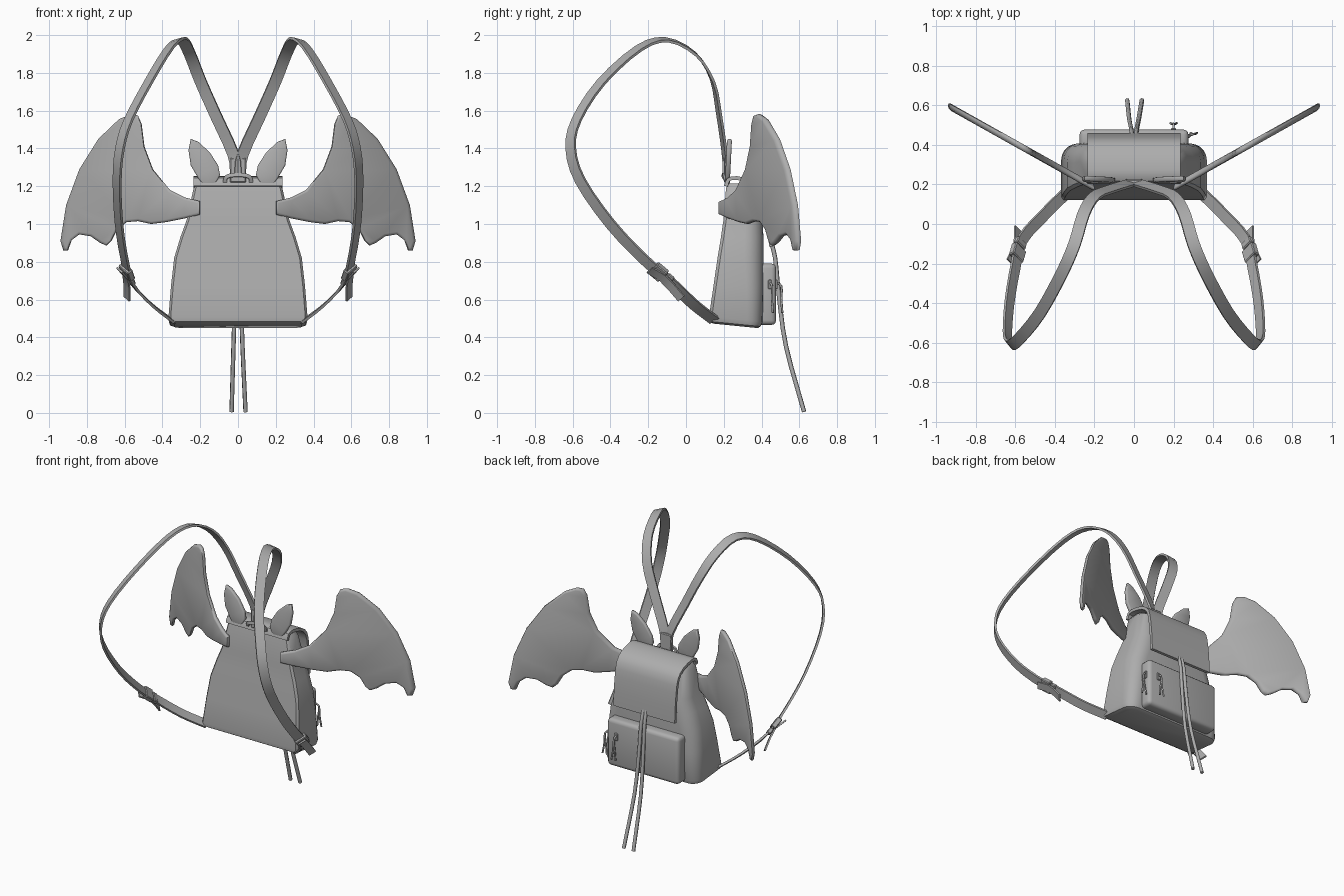
import bpy, bmesh, math
from mathutils import Vector, Matrix

cube = bpy.data.objects.get("Cube")
if cube:
    bpy.data.objects.remove(cube, do_unlink=True)

grey = bpy.data.materials.new("plain_grey")
grey.use_nodes = True
GREY = (0.42, 0.42, 0.42, 1)
grey.diffuse_color = GREY
grey.node_tree.nodes["Principled BSDF"].inputs["Base Color"].default_value = GREY


def finish(name, bm, angle=35):
    bmesh.ops.recalc_face_normals(bm, faces=bm.faces)
    me = bpy.data.meshes.new(name)
    bm.to_mesh(me)
    bm.free()
    me.materials.append(grey)
    ob = bpy.data.objects.new(name, me)
    bpy.context.collection.objects.link(ob)
    bpy.ops.object.select_all(action='DESELECT')
    ob.select_set(True)
    bpy.context.view_layer.objects.active = ob
    bpy.ops.object.shade_smooth_by_angle(angle=math.radians(angle))
    return ob


def loft(name, rings, angle=35):
    """Skin a list of equal-length closed rings and cap the ends."""
    bm = bmesh.new()
    vs = [[bm.verts.new(p) for p in r] for r in rings]
    n = len(vs[0])
    for a, b in zip(vs, vs[1:]):
        for i in range(n):
            bm.faces.new((a[i], a[(i + 1) % n], b[(i + 1) % n], b[i]))
    bm.faces.new(vs[0])
    bm.faces.new(vs[-1])
    return finish(name, bm, angle)


def smooth_path(pts, steps=3):
    """Catmull-Rom points through a short list."""
    p = [Vector(q) for q in pts]
    p = [2 * p[0] - p[1]] + p + [2 * p[-1] - p[-2]]
    out = []
    for a, b, c, d in zip(p, p[1:], p[2:], p[3:]):
        for k in range(steps):
            t = k / steps
            out.append(0.5 * (2 * b + (c - a) * t + (2 * a - 5 * b + 4 * c - d) * t * t
                              + (3 * b - a - 3 * c + d) * t ** 3))
    return out + [p[-2]]


def frame(path, i, facing):
    """Tangent, width and normal directions of a band at one path point."""
    t = (path[min(i + 1, len(path) - 1)] - path[max(i - 1, 0)]).normalized()
    w = facing.cross(t).normalized()
    return t, w, t.cross(w)


def band(name, path, width, thick, facing):
    rings = []
    for i, p in enumerate(path):
        t, w, n = frame(path, i, facing(p))
        w, n = w * width / 2, n * thick / 2
        rings.append([p + w + n, p - w + n, p - w - n, p + w - n])
    return loft(name, rings)


def cord(name, pts, radius, sides=6):
    path = smooth_path(pts)
    rings = []
    for i, p in enumerate(path):
        t, w, n = frame(path, i, Vector((0.3, 1, 0.2)))
        rings.append([p + radius * (w * math.cos(a) + n * math.sin(a))
                      for a in [math.tau * k / sides for k in range(sides)]])
    return loft(name, rings, 70)


def box(name, size, matrix, bevel=0.005, seg=1):
    bm = bmesh.new()
    bmesh.ops.create_cube(bm, size=1, matrix=Matrix.Diagonal((*size, 1)))
    bmesh.ops.bevel(bm, geom=bm.edges[:], offset=bevel, segments=seg, profile=0.5, affect='EDGES')
    bm.transform(matrix)
    return finish(name, bm)


def plate(name, outline, thick, bevel, place):
    """Padded plate from an (x, z) outline; place maps each flat point into the model."""
    bm = bmesh.new()
    face = bm.faces.new([bm.verts.new((x, 0, z)) for x, z in outline])
    ext = bmesh.ops.extrude_face_region(bm, geom=[face])
    back = [v for v in ext["geom"] if isinstance(v, bmesh.types.BMVert)]
    bmesh.ops.translate(bm, verts=back, vec=(0, thick, 0))
    rim = [e for e in bm.edges if abs(e.verts[0].co.y - e.verts[1].co.y) < 1e-6]
    bmesh.ops.bevel(bm, geom=rim, offset=bevel, segments=2, profile=0.5, affect='EDGES')
    bmesh.ops.triangulate(bm, faces=[f for f in bm.faces if len(f.verts) > 4])
    for v in bm.verts:
        v.co = place(v.co)
    return finish(name, bm, 60)


# Bag body: flat front, rounded back corners, tapering upwards
def body_ring(z, hw, yf, yb, r, tilt):
    half = [(hw - 0.012, yf), (hw, yf + 0.015)]
    half += [(hw - r + r * math.cos(a), yb - r + r * math.sin(a))
             for a in [math.pi / 2 * k / 5 for k in range(6)]]
    pts = half + [(-x, y) for x, y in reversed(half)]
    return [Vector((x, y, z - tilt * (y - 0.12))) for x, y in pts]


levels = [(0.475, 0.335, 0.145, 0.38, 0.06, 0.1), (0.485, 0.36, 0.125, 0.395, 0.07, 0.1),
          (0.51, 0.368, 0.122, 0.405, 0.08, 0.1), (0.67, 0.355, 0.145, 0.41, 0.09, 0),
          (0.82, 0.338, 0.167, 0.41, 0.1, 0), (0.93, 0.305, 0.185, 0.41, 0.1, 0),
          (1.02, 0.272, 0.198, 0.405, 0.09, 0), (1.19, 0.235, 0.212, 0.37, 0.07, 0),
          (1.215, 0.215, 0.225, 0.34, 0.06, 0)]
loft("bag_body", [body_ring(*l) for l in levels])

# Flap folded over the top and down the back
flap_path = smooth_path([(0, 0.212, 1.2), (0, 0.225, 1.235), (0, 0.27, 1.243), (0, 0.36, 1.22),
                         (0, 0.415, 1.17), (0, 0.435, 1.08), (0, 0.445, 0.98), (0, 0.45, 0.88)], 2)
flap_centre = Vector((0, 0.3, 1.0))
band("flap", flap_path, 0.47, 0.02, lambda p: p - flap_centre)

# Back pocket
box("back_pocket", (0.55, 0.1, 0.325), Matrix.Translation((0, 0.427, 0.628)), 0.025, 3)

# Grab handle and strap anchor at the top
band("grab_handle", smooth_path([(-0.07, 0.215, 1.215), (-0.06, 0.2, 1.25), (0, 0.195, 1.26),
                                 (0.06, 0.2, 1.25), (0.07, 0.215, 1.215)]),
     0.02, 0.012, lambda p: Vector((0, -1, 0.2)))
box("strap_anchor", (0.085, 0.025, 0.13), Matrix.Translation((0, 0.213, 1.285)))

wing = [(0.2, 1.12), (0.28, 1.14), (0.36, 1.18), (0.45, 1.29), (0.495, 1.41), (0.51, 1.53),
        (0.53, 1.575), (0.565, 1.582), (0.63, 1.555), (0.74, 1.45), (0.84, 1.29), (0.91, 1.1),
        (0.94, 0.91), (0.925, 0.86), (0.9, 0.86), (0.88, 0.915), (0.84, 0.945), (0.78, 0.935),
        (0.73, 0.9), (0.695, 0.885), (0.67, 0.91), (0.64, 0.97), (0.59, 1.01), (0.53, 1.015),
        (0.46, 1.0), (0.38, 1.01), (0.28, 1.03), (0.2, 1.05)]
ear = [(0.12, 1.21), (0.095, 1.26), (0.105, 1.31), (0.15, 1.38), (0.21, 1.435), (0.25, 1.45),
       (0.262, 1.39), (0.25, 1.31), (0.215, 1.25), (0.19, 1.21)]
strap = [(0.01, 0.21, 1.26), (0.025, 0.205, 1.37), (0.12, 0.175, 1.58), (0.2, 0.14, 1.76),
         (0.255, 0.05, 1.9), (0.3, -0.1, 1.975), (0.365, -0.25, 1.93), (0.475, -0.45, 1.75),
         (0.58, -0.58, 1.55), (0.625, -0.61, 1.4), (0.64, -0.56, 1.23), (0.63, -0.4, 1.0),
         (0.6, -0.22, 0.81), (0.565, -0.08, 0.69), (0.46, 0.04, 0.575), (0.35, 0.15, 0.49)]

for side, s in (("left", 1), ("right", -1)):
    # Wing sweeping backwards, and upright ear
    plate(side + "_wing", wing, 0.036, 0.014,
          lambda c: Vector((s * c.x, c.y + 0.205 + 0.56 * (c.x - 0.27), c.z)))
    plate(side + "_ear", ear, 0.026, 0.008,
          lambda c: Vector((s * c.x, c.y + 0.205 + 0.05 * (c.z - 1.2), c.z)))

    # Shoulder strap loop
    path = smooth_path([(s * x, y, z) for x, y, z in strap])
    centre = Vector((s * 0.15, -0.2, 1.3))
    band(side + "_shoulder_strap", path, 0.062, 0.014, lambda p: p - centre)

    # Buckle aligned to the strap, with a loose strap end
    i = len(path) - 8
    t, w, n = frame(path, i, path[i] - centre)
    rot = Matrix((w, t, n)).transposed().to_4x4()
    for part, size, shift in (("buckle", (0.085, 0.075, 0.035), -0.03),
                              ("buckle_clip", (0.07, 0.04, 0.028), 0.035)):
        box(f"{side}_{part}", size, Matrix.Translation(path[i] + t * shift) @ rot)
    end = path[i] + n * 0.015
    band(side + "_strap_end", [end - t * 0.08 + n * 0.02, end, end + t * 0.07 + n * 0.012,
                               end + t * 0.15 + n * 0.035], 0.05, 0.01, lambda p: n)

    # Long drawstring hanging from under the flap
    tip = 0.04 if s > 0 else -0.034
    cord(side + "_drawstring", [(s * 0.01, 0.445, 0.92), (s * 0.013, 0.472, 0.82),
                                (s * 0.016, 0.492, 0.62), (s * 0.024, 0.53, 0.35),
                                (tip, 0.625, 0.006)], 0.012)

# Zip pulls: one on the pocket face, one on its side
for name, x, y, dx, dy in (("face", 0.2, 0.475, 0, 0.03), ("side", 0.272, 0.445, 0.03, 0.01)):
    box(name + "_zip_slider", (0.025, 0.02, 0.05), Matrix.Translation((x, y, 0.68)), 0.004)
    for k in (-1, 1):
        cord(f"{name}_zip_cord_{'a' if k < 0 else 'b'}",
             [(x, y, 0.69), (x + dx, y + dy, 0.67), (x + dx + k * 0.006, y + dy, 0.6),
              (x + dx + k * 0.016, y + dy + 0.005, 0.53)], 0.006)
